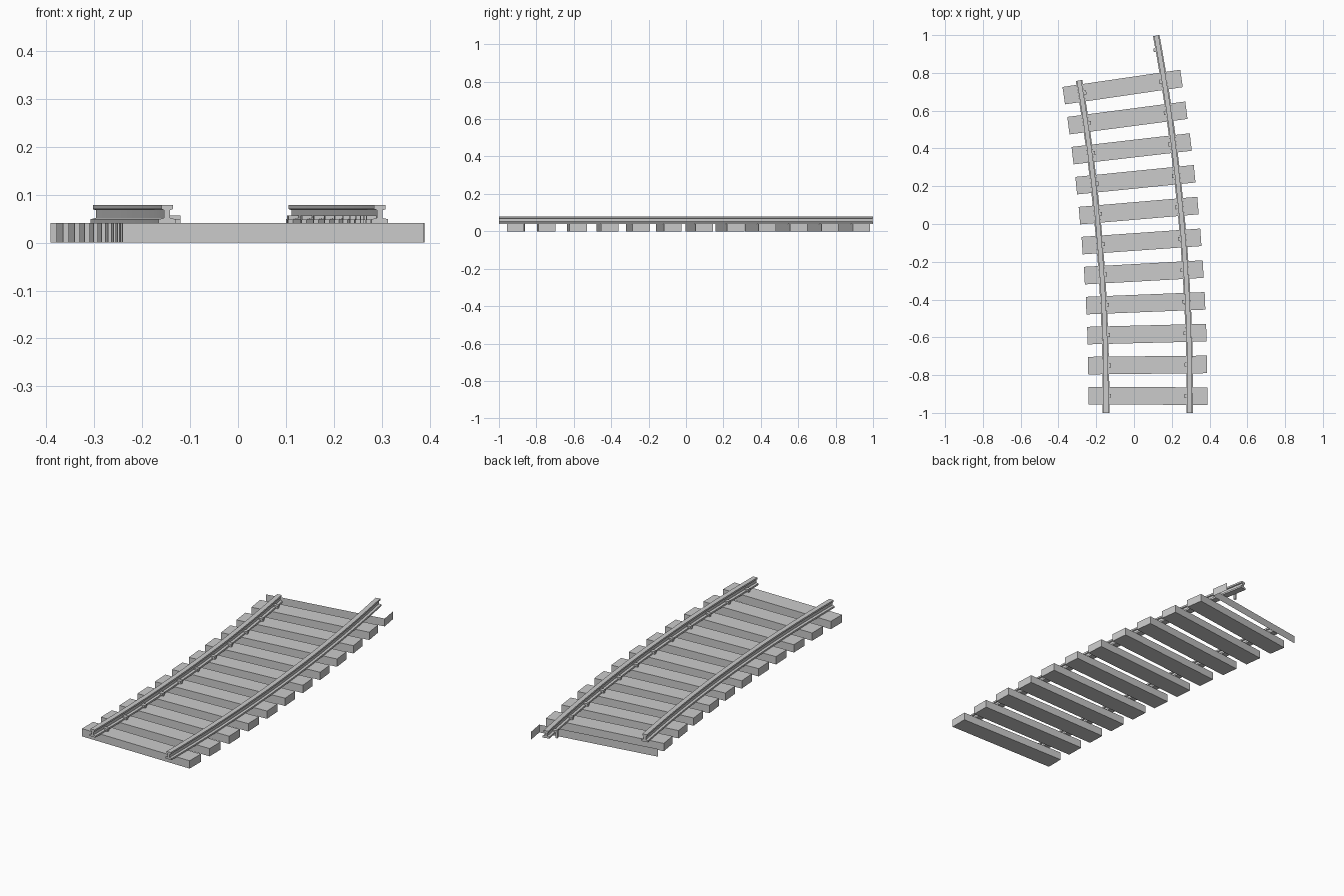
import bpy, bmesh
from math import radians, atan, sin, cos
from mathutils import Matrix, Vector

if "Cube" in bpy.data.objects:
    bpy.data.objects.remove(bpy.data.objects["Cube"])

GAUGE = 0.222            # half distance between rail centres
BEND_START, BEND = -0.93, 0.049


def centre(y):
    """Centre line of the track: x position and heading at y."""
    d = max(0.0, y - BEND_START)
    return 0.074 - BEND * d * d, atan(2 * BEND * d)


def finish(name, bm):
    bmesh.ops.recalc_face_normals(bm, faces=bm.faces)
    mesh = bpy.data.meshes.new(name)
    bm.to_mesh(mesh)
    bm.free()
    obj = bpy.data.objects.new(name, mesh)
    bpy.context.collection.objects.link(obj)
    return obj


def add_box(bm, x, y, z0, z1, sx, sy, frame):
    m = frame @ Matrix.Translation((x, y, (z0 + z1) / 2)) @ Matrix.Diagonal((sx, sy, z1 - z0, 1))
    return bmesh.ops.create_cube(bm, size=1, matrix=m)["verts"]


# I-shaped rail section swept along the bend
HALF = [(0.0175, 0.04), (0.0175, 0.049), (0.006, 0.0515), (0.006, 0.068),
        (0.0122, 0.070), (0.0122, 0.079)]
SECTION = HALF + [(-x, z) for x, z in reversed(HALF)]


def rail(name, offset, y_end, steps=20):
    bm = bmesh.new()
    rings = []
    for i in range(steps + 1):
        y = -1 + (y_end + 1) * i / steps
        x, a = centre(y)
        rings.append([bm.verts.new((x + (offset + u) * cos(a), y + (offset + u) * sin(a), z))
                      for u, z in SECTION])
    n = len(SECTION)
    for a, b in zip(rings, rings[1:]):
        for j in range(n):
            k = (j + 1) % n
            bm.faces.new((a[j], a[k], b[k], b[j]))
    bm.faces.new(rings[0])
    bm.faces.new(rings[-1])
    finish(name, bm)


rail("left_rail", -GAUGE, 0.797)
rail("right_rail", GAUGE, 0.957)

# Sleepers with spikes on the inner side of each rail
for i in range(12):
    y = -0.91 + 0.1635 * i
    frame = Matrix.Translation((centre(y)[0], y, 0)) @ Matrix.Rotation(radians(-0.3 + 0.86 * i), 4, 'Z')
    bm = bmesh.new()
    add_box(bm, 0, 0, 0, 0.041, 0.63, 0.093, frame)
    if i == 11:
        # the last sleeper is an open shell: front face and right end only
        bm.normal_update()
        front = frame.to_3x3() @ Vector((0, -1, 0))
        right = frame.to_3x3() @ Vector((1, 0, 0))
        drop = [f for f in bm.faces if max(f.normal.dot(front), f.normal.dot(right)) < 0.9]
        bmesh.ops.delete(bm, geom=drop, context='FACES')
    finish(f"sleeper_{i + 1}", bm)

    bm = bmesh.new()
    for side in ((-1, 1) if i < 11 else (1,)):
        add_box(bm, side * 0.205, 0, 0.047, 0.057, 0.021, 0.02, frame)   # head
        add_box(bm, side * 0.199, 0, 0.015, 0.047, 0.010, 0.012, frame)  # shank
    finish(f"spikes_{i + 1}", bm)
